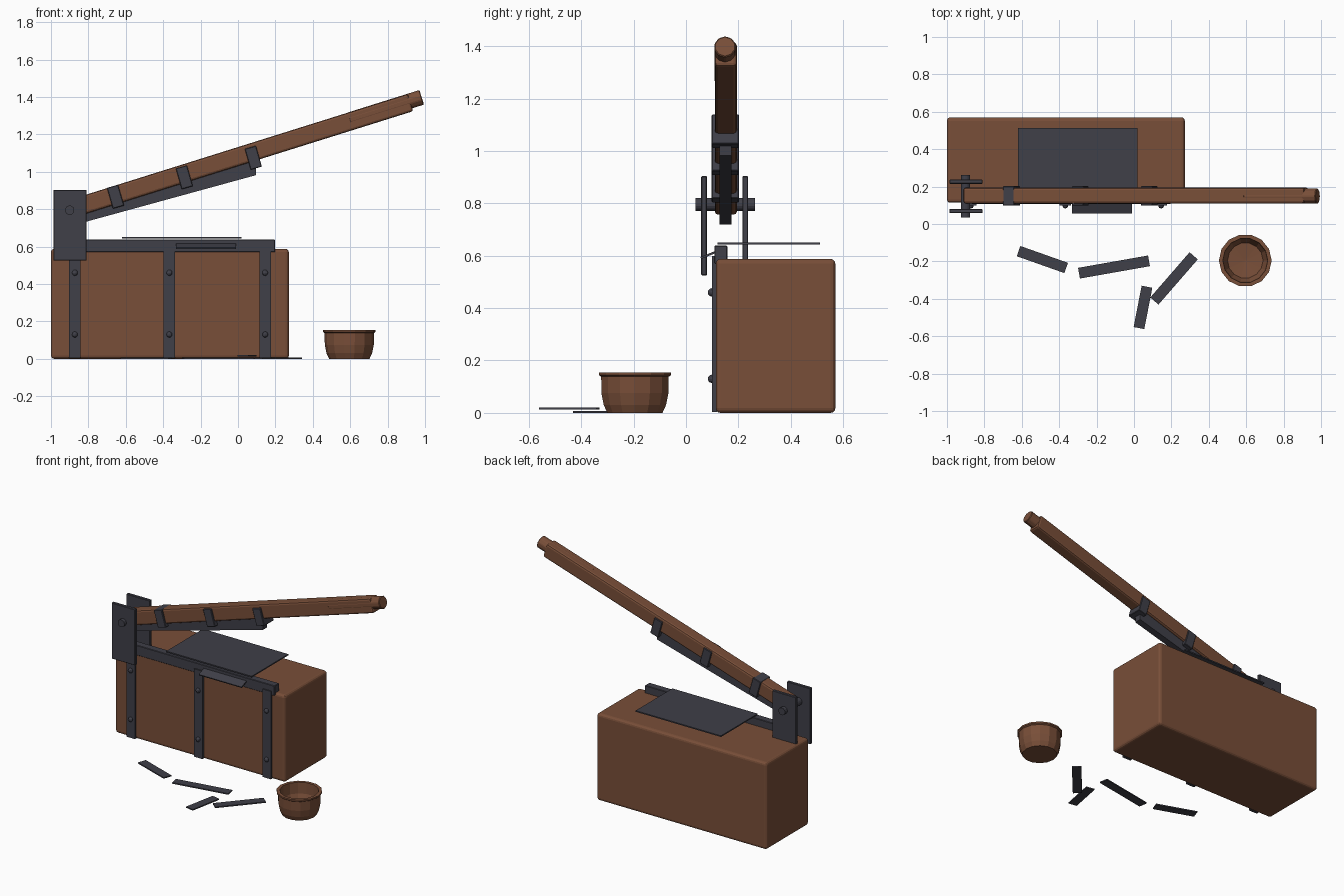
import bpy, bmesh
from math import radians, cos, sin, tau
from mathutils import Matrix, Vector

cube = bpy.data.objects.get("Cube")
if cube:
    bpy.data.objects.remove(cube, do_unlink=True)


def material(name, rgb):
    m = bpy.data.materials.new(name)
    m.use_nodes = True
    m.diffuse_color = (*rgb, 1)
    bsdf = next(n for n in m.node_tree.nodes if n.type == 'BSDF_PRINCIPLED')
    bsdf.inputs["Base Color"].default_value = (*rgb, 1)
    return m


WOOD = material("brown wood", (0.19, 0.077, 0.04))
IRON = material("dark iron", (0.05, 0.05, 0.065))


def finish(name, bm, mat, matrix=None, bevel=0, segments=1):
    if bevel:
        bmesh.ops.bevel(bm, geom=bm.edges[:], offset=bevel, segments=segments,
                        affect='EDGES', profile=0.5)
    bmesh.ops.recalc_face_normals(bm, faces=bm.faces[:])
    mesh = bpy.data.meshes.new(name)
    bm.to_mesh(mesh)
    bm.free()
    mesh.materials.append(mat)
    ob = bpy.data.objects.new(name, mesh)
    if matrix:
        ob.matrix_world = matrix
    bpy.context.collection.objects.link(ob)
    return ob


def box(name, low, high, mat, matrix=None, bevel=0, segments=1):
    low, high = Vector(low), Vector(high)
    bm = bmesh.new()
    bmesh.ops.create_cube(bm, size=1)
    bmesh.ops.scale(bm, vec=high - low, verts=bm.verts)
    bmesh.ops.translate(bm, vec=(low + high) / 2, verts=bm.verts)
    return finish(name, bm, mat, matrix, bevel, segments)


def rod(name, start, end, radius, mat, sides=12, matrix=None, bevel=0):
    start, end = Vector(start), Vector(end)
    axis = end - start
    bm = bmesh.new()
    bmesh.ops.create_cone(bm, cap_ends=True, segments=sides, radius1=radius,
                          radius2=radius, depth=axis.length)
    turn = axis.to_track_quat('Z', 'Y').to_matrix().to_4x4()
    bmesh.ops.transform(bm, matrix=Matrix.Translation((start + end) / 2) @ turn, verts=bm.verts)
    return finish(name, bm, mat, matrix, bevel)


# Wooden base block
box("base_block", (-1, 0.114, 0), (0.272, 0.57, 0.588), WOOD, bevel=0.018, segments=3)

# Iron straps and their rivets on the block front
for i, x in enumerate((-0.872, -0.367, 0.145)):
    box(f"block_strap_{i}", (x - 0.031, 0.1, 0.004), (x + 0.031, 0.118, 0.598), IRON)
    for j, z in enumerate((0.13, 0.46)):
        bm = bmesh.new()
        bmesh.ops.create_uvsphere(bm, u_segments=10, v_segments=6, radius=0.016)
        finish(f"rivet_{i}_{j}", bm, IRON, Matrix.Translation((x, 0.099, z)))

# Fixed lower blade, sheet on the block and offcut at the edge
box("lower_blade", (-0.87, 0.108, 0.57), (0.198, 0.158, 0.638), IRON, bevel=0.003)
box("metal_sheet", (-0.62, 0.12, 0.643), (0.018, 0.512, 0.651), IRON)
tilt = Matrix.Translation((-0.172, 0.088, 0.604)) @ Matrix.Rotation(radians(22), 4, 'X')
box("edge_offcut", (-0.16, -0.034, -0.004), (0.16, 0.034, 0.004), IRON, tilt)

# Hinge brackets and bolt
for name, y in (("front_bracket", 0.069), ("back_bracket", 0.226)):
    box(name, (-0.987, y - 0.011, 0.525), (-0.81, y + 0.011, 0.904), IRON, bevel=0.003)
rod("hinge_bolt", (-0.9, 0.036, 0.795), (-0.9, 0.263, 0.795), 0.025, IRON, 14)

# Lever arm: local x runs along the arm from the hinge
arm = Matrix.Translation((-0.9, 0.152, 0.8)) @ Matrix.Rotation(radians(-17.4), 4, 'Y')
box("lever_beam", (0, -0.042, -0.049), (1.91, 0.042, 0.048), WOOD, arm, bevel=0.012, segments=2)
rod("lever_grip", (1.57, -0.003, 0.008), (1.975, -0.003, 0.008), 0.042, WOOD, 10, arm, bevel=0.004)

# Upper blade, deepening away from the hinge
bm = bmesh.new()
outline = ((0.01, -0.03), (0.01, -0.088), (1.005, -0.124), (1.02, -0.082), (0.98, -0.03))
face = bm.faces.new([bm.verts.new((x, -0.024, z)) for x, z in outline])
side = bmesh.ops.extrude_face_region(bm, geom=[face])["geom"]
bmesh.ops.translate(bm, vec=(0, 0.046, 0),
                    verts=[v for v in side if isinstance(v, bmesh.types.BMVert)])
finish("upper_blade", bm, IRON, arm)

# Clamps holding the blade to the beam
for i, (x, z) in enumerate(((-0.655, 0.867), (-0.287, 0.971), (0.082, 1.075))):
    place = Matrix.Translation((x, 0.15, z)) @ Matrix.Rotation(radians(-16), 4, 'Y')
    box(f"lever_clamp_{i}", (-0.031, -0.052, -0.058), (0.031, 0.052, 0.058), IRON, place, bevel=0.003)

# Wooden bowl turned from a profile
profile = ((0, 0), (0.108, 0), (0.122, 0.03), (0.131, 0.075), (0.132, 0.138), (0.141, 0.144),
           (0.141, 0.154), (0.12, 0.154), (0.116, 0.08), (0.095, 0.03), (0, 0.022))
bm = bmesh.new()
SIDES = 14
rings = [[bm.verts.new((r * cos(tau * k / SIDES), r * sin(tau * k / SIDES), z))
          for k in range(SIDES if r else 1)] for r, z in profile]
for a, b in zip(rings, rings[1:]):
    for k in range(SIDES):
        n = (k + 1) % SIDES
        loop = [a[k % len(a)], a[n % len(a)], b[n % len(b)], b[k % len(b)]]
        bm.faces.new(list(dict.fromkeys(loop)))
finish("bowl", bm, WOOD, Matrix.Translation((0.595, -0.195, 0)))

# Cut strips lying on the ground: x, y, height, length, angle
strips = ((-0.49, -0.19, 0, 0.27, -19.5), (-0.107, -0.23, 0, 0.38, 10),
          (0.214, -0.291, 0, 0.32, 49), (0.048, -0.446, 0.013, 0.225, 79))
for i, (x, y, z, length, angle) in enumerate(strips):
    place = Matrix.Translation((x, y, z)) @ Matrix.Rotation(radians(angle), 4, 'Z')
    box(f"cut_strip_{i}", (-length / 2, -0.029, 0), (length / 2, 0.029, 0.008), IRON, place)
